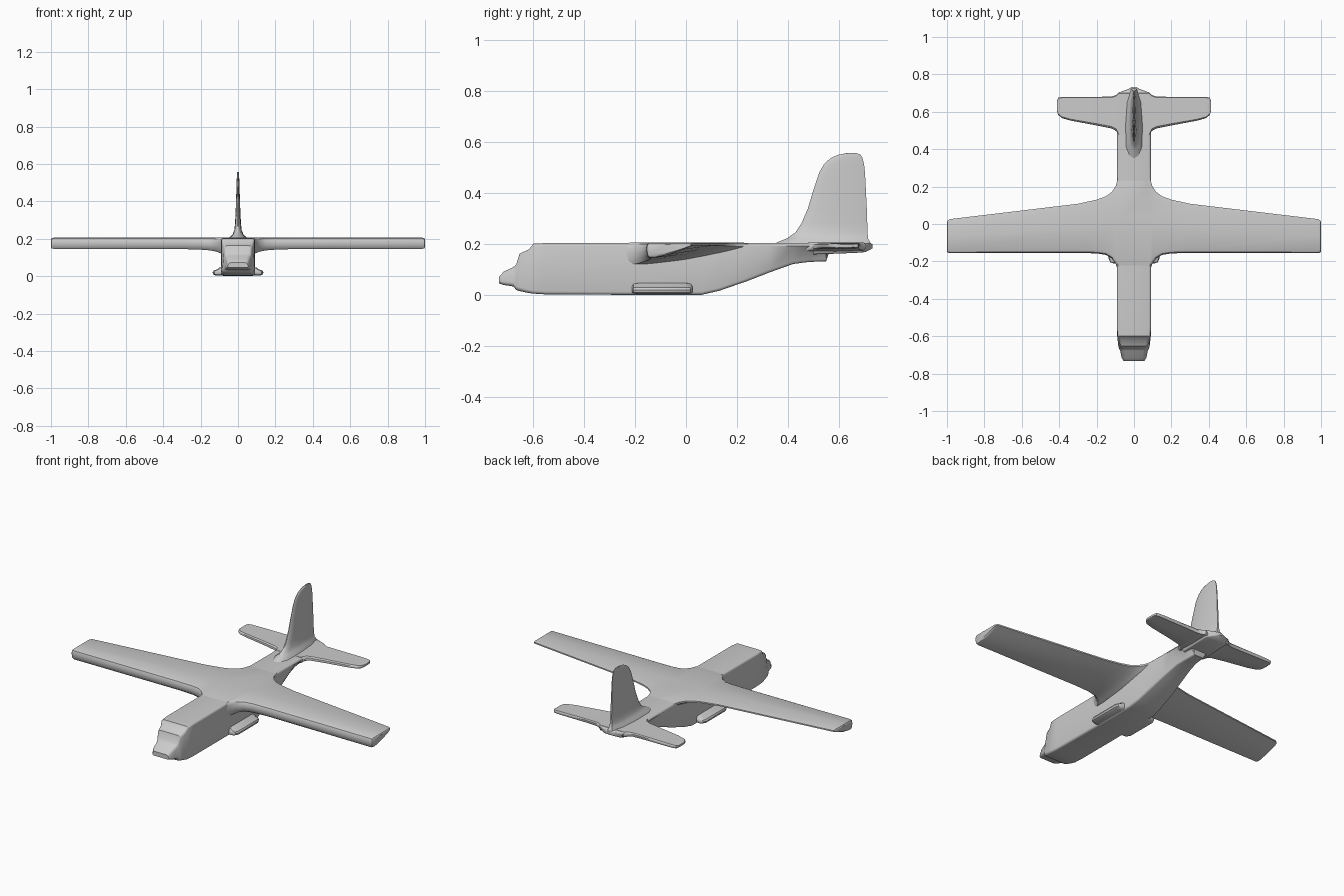
import bpy, bmesh, math
from mathutils import Vector


def loft(name, rings, angle=35):
    """Skin a list of equal-length point rings and cap both ends."""
    bm = bmesh.new()
    vr = [[bm.verts.new(p) for p in r] for r in rings]
    n = len(vr[0])
    for a, b in zip(vr, vr[1:]):
        for i in range(n):
            j = (i + 1) % n
            bm.faces.new((a[i], a[j], b[j], b[i]))
    bm.faces.new(vr[0][::-1])
    bm.faces.new(vr[-1])
    bmesh.ops.recalc_face_normals(bm, faces=bm.faces)
    me = bpy.data.meshes.new(name)
    bm.to_mesh(me)
    bm.free()
    ob = bpy.data.objects.new(name, me)
    bpy.context.collection.objects.link(ob)
    bpy.context.view_layer.objects.active = ob
    bpy.ops.object.select_all(action='DESELECT')
    ob.select_set(True)
    bpy.ops.object.shade_smooth_by_angle(angle=math.radians(angle))
    return ob


def body_ring(y, top_w, bot_w, zb, zt, r):
    """Rounded trapezoid cross-section across the fuselage."""
    corners = [(top_w, zt, 1, 1), (-top_w, zt, -1, 1),
               (-bot_w, zb, -1, -1), (bot_w, zb, 1, -1)]
    pts = []
    for k, (x, z, sx, sz) in enumerate(corners):
        for s in range(4):
            a = math.radians(90 * k + 30 * s)
            pts.append((x - sx * r + r * math.cos(a), y, z - sz * r + r * math.sin(a)))
    return pts


def foil_ring(x, le, te, zb, zt, profile):
    """Wing cross-section: profile is (chord fraction, height fraction)."""
    return [(x, le + u * (te - le), zb + v * (zt - zb)) for u, v in profile]


def span(name, stations, profile):
    """Full-span surface mirrored about the centre line."""
    right = [foil_ring(*s, profile) for s in stations]
    left = [[(-x, y, z) for x, y, z in r] for r in reversed(right)]
    return loft(name, left + right)


# Fuselage with stepped nose and upswept tail: y, top width, bottom width, z low, z high, radius
body = [(-0.733, .050, .055, .046, .072, .010), (-0.715, .060, .066, .040, .092, .014),
        (-0.677, .066, .074, .034, .110, .016), (-0.666, .070, .080, .020, .120, .016),
        (-0.652, .074, .084, .016, .163, .016), (-0.615, .082, .088, .008, .180, .014),
        (-0.598, .088, .090, .006, .202, .012), (-0.55, .091, .090, .003, .204, .012),
        (-0.20, .091, .088, .001, .205, .012), (0.06, .091, .088, .001, .205, .012),
        (0.13, .091, .082, .017, .205, .012), (0.24, .091, .074, .055, .205, .012),
        (0.33, .090, .064, .090, .205, .012), (0.42, .090, .052, .122, .205, .012),
        (0.48, .090, .042, .130, .205, .012), (0.55, .088, .036, .133, .205, .012),
        (0.558, .088, .040, .158, .205, .012)]
loft("fuselage", [body_ring(*b) for b in body])

# Tail boom behind the upsweep
tail = [(0.50, .090, .075, .160, .205, .010), (0.60, .090, .075, .163, .205, .010),
        (0.69, .088, .075, .167, .204, .010), (0.705, .075, .060, .170, .204, .010),
        (0.722, .030, .030, .178, .204, .008), (0.732, .012, .012, .185, .200, .005)]
loft("tail_boom", [body_ring(*t) for t in tail])

# Main wing with flat top, thick leading edge and root fillets
wing_foil = [(0, .45), (0, .72), (.02, .92), (.06, 1), (.5, 1), (.95, 1), (1, .95),
             (1, .82), (.8, .55), (.5, .22), (.2, .02), (.06, 0), (.02, .15)]
wing = [(.085, -.25, .25, .120, .206), (.097, -.215, .205, .124, .206),
        (.118, -.185, .172, .132, .206), (.15, -.165, .148, .138, .206),
        (.20, -.157, .130, .142, .206), (.30, -.155, .108, .145, .206),
        (.985, -.155, .026, .146, .206), (.996, -.153, .019, .149, .203),
        (1.0, -.148, .008, .156, .198)]
span("main_wing", wing, wing_foil)

# Horizontal stabiliser with rounded tips
stab_foil = [(0, .4), (.01, .75), (.06, 1), (.5, 1), (.97, 1), (1, .75),
             (1, .4), (.97, .1), (.5, 0), (.06, .05), (.01, .2)]
stab = [(.08, .465, .705, .172, .206), (.095, .497, .690, .176, .206),
        (.12, .511, .681, .179, .205), (.20, .527, .680, .181, .205),
        (.34, .553, .680, .182, .204), (.385, .566, .679, .183, .203),
        (.405, .583, .675, .184, .202), (.412, .605, .660, .187, .199)]
span("stabiliser", stab, stab_foil)


# Vertical fin flaring into the fuselage: z, front, back, half width
def fin_ring(z, f, b, w):
    c = b - f
    half = [(0, .12), (.03, .5), (.15, .9), (.45, 1), (.8, .8), (1, .3)]
    return ([(w * v, f + c * u, z) for u, v in half]
            + [(-w * v, f + c * u, z) for u, v in reversed(half)])


fin = [(.198, .34, .728, .048), (.208, .36, .722, .045), (.222, .395, .714, .030),
       (.245, .428, .712, .020), (.28, .452, .711, .016), (.34, .478, .709, .013),
       (.42, .502, .705, .010), (.48, .522, .702, .008), (.515, .542, .698, .007),
       (.538, .568, .692, .006), (.550, .595, .685, .005), (.557, .63, .67, .004)]
loft("fin", [fin_ring(*f) for f in fin])

# Landing gear sponsons on both lower sides
for side, label in ((1, "right"), (-1, "left")):
    prof = [(.06, .004), (.120, .004), (.133, .010), (.136, .020),
            (.131, .030), (.112, .036), (.100, .046), (.06, .052)]
    rings = []
    for y, k in ((-.212, .60), (-.205, .88), (-.185, 1), (0, 1), (.018, .88), (.026, .60)):
        rings.append([(side * (.06 + (x - .06) * k), y, .022 + (z - .022) * k)
                      for x, z in prof])
    loft("gear_sponson_" + label, rings)
